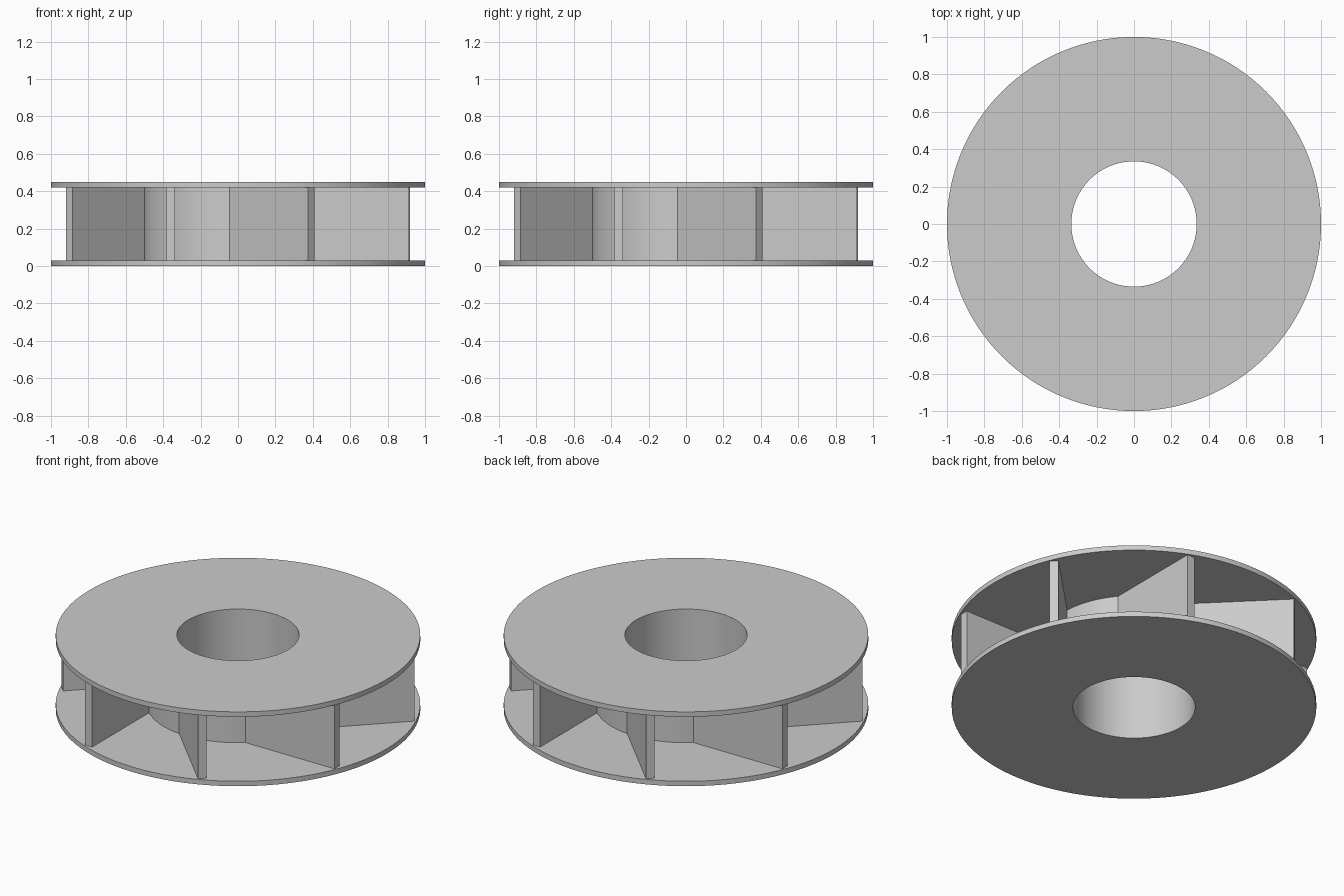
import bpy, bmesh, math
from mathutils import Matrix, Vector

cube = bpy.data.objects.get("Cube")
if cube:
    bpy.data.objects.remove(cube, do_unlink=True)

# Overall sizes
HEIGHT, PLATE = 0.45, 0.03
R_BORE, R_HUB, R_DISC = 0.335, 0.5, 1.0
BLADES, BLADE_T, OFFSET = 8, 0.048, 0.36
ROOT, TIP = 0.27, 0.915
SEGMENTS = 128

# One grey for everything
grey = bpy.data.materials.new("plain grey")
grey.use_nodes = True
colour = (0.6, 0.6, 0.6, 1)
grey.diffuse_color = colour
grey.node_tree.nodes["Principled BSDF"].inputs["Base Color"].default_value = colour


def make_object(name, bm):
    bmesh.ops.recalc_face_normals(bm, faces=bm.faces[:])
    mesh = bpy.data.meshes.new(name)
    bm.to_mesh(mesh)
    bm.free()
    mesh.materials.append(grey)
    obj = bpy.data.objects.new(name, mesh)
    bpy.context.collection.objects.link(obj)
    return obj


# Spool: two annular plates joined by a hollow hub, turned from one profile
top = HEIGHT - PLATE
profile = [(R_BORE, 0), (R_DISC, 0), (R_DISC, PLATE), (R_HUB, PLATE),
           (R_HUB, top), (R_DISC, top), (R_DISC, HEIGHT), (R_BORE, HEIGHT)]
bm = bmesh.new()
verts = [bm.verts.new((r, 0, z)) for r, z in profile]
edges = [bm.edges.new((verts[i - 1], verts[i])) for i in range(len(verts))]
bmesh.ops.spin(bm, geom=verts + edges, cent=(0, 0, 0), axis=(0, 0, 1),
               angle=2 * math.pi, steps=SEGMENTS, use_duplicate=False)
bmesh.ops.remove_doubles(bm, verts=bm.verts[:], dist=1e-4)
spool = make_object("hub_and_plates", bm)

bpy.ops.object.select_all(action="DESELECT")
spool.select_set(True)
bpy.context.view_layer.objects.active = spool
bpy.ops.object.shade_smooth_by_angle(angle=math.radians(30))

# Blades: straight slabs set off-centre, repeated around the hub
size = Vector((BLADE_T, TIP - ROOT, top - PLATE + 0.01))
centre = Vector((-OFFSET, -(TIP + ROOT) / 2, HEIGHT / 2))
for i in range(BLADES):
    bm = bmesh.new()
    place = (Matrix.Rotation(2 * math.pi * i / BLADES, 4, "Z")
             @ Matrix.Translation(centre) @ Matrix.Diagonal(size.to_4d()))
    bmesh.ops.create_cube(bm, size=1, matrix=place)
    make_object(f"blade_{i + 1}", bm)
